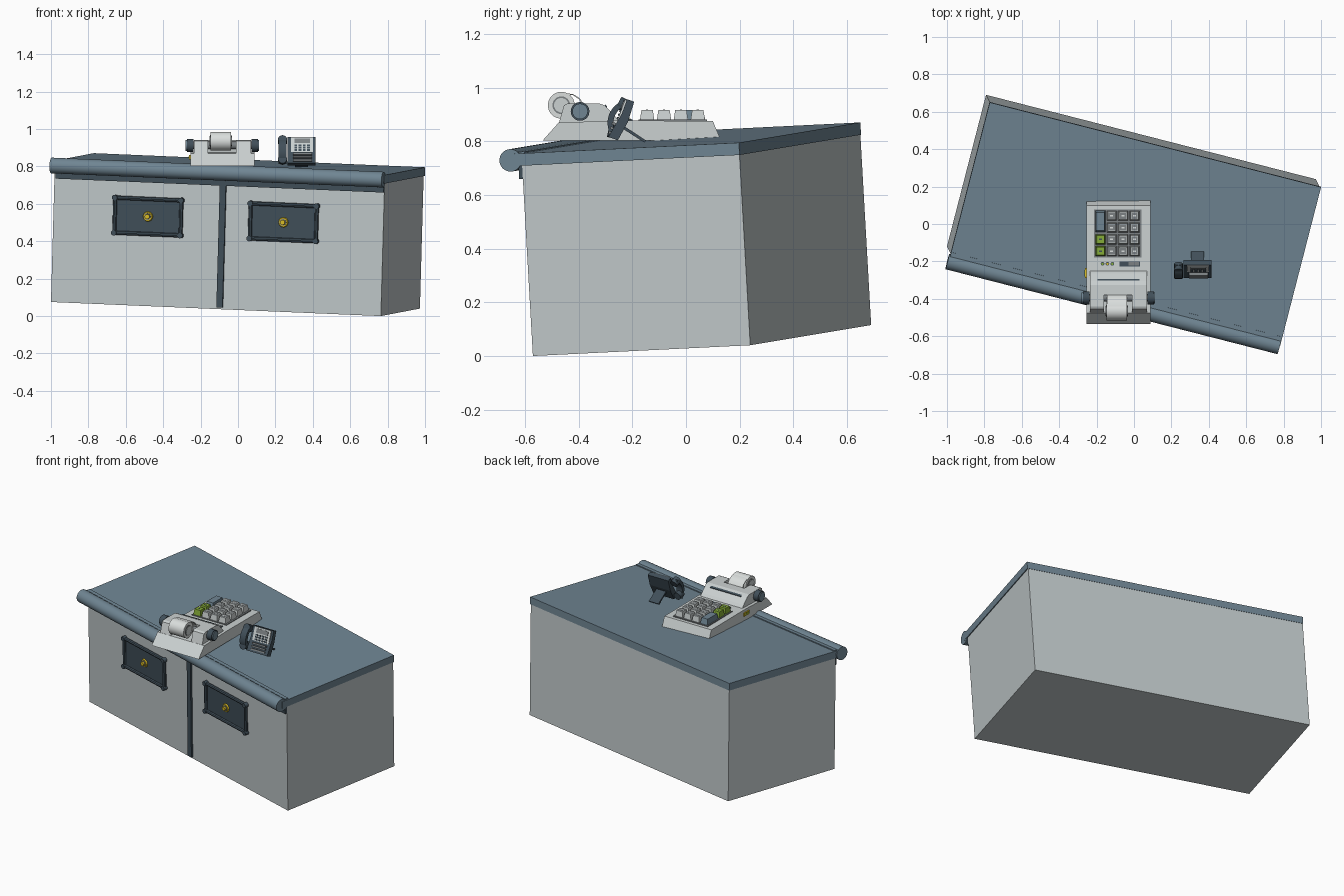
import bpy, bmesh, math
from mathutils import Matrix, Vector

cube = bpy.data.objects.get("Cube")
if cube:
    bpy.data.objects.remove(cube, do_unlink=True)


def material(name, r, g, b):
    m = bpy.data.materials.new(name)
    m.use_nodes = True
    m.diffuse_color = (r, g, b, 1)
    m.node_tree.nodes["Principled BSDF"].inputs["Base Color"].default_value = (r, g, b, 1)
    return m


PANEL = material("pale grey panel", 0.53, 0.58, 0.59)
BLUE = material("steel blue", 0.16, 0.235, 0.29)
DARK = material("dark slate", 0.052, 0.078, 0.1)
CASE = material("light casing", 0.6, 0.64, 0.64)
PAPER = material("paper white", 0.7, 0.73, 0.72)
GREY = material("mid grey", 0.2, 0.22, 0.23)
YELLOW = material("brass yellow", 0.72, 0.52, 0.02)
GREEN = material("lime green", 0.24, 0.42, 0.04)
WORLD = Matrix.Identity(4)


def finish(name, bm, mats, frame, smooth=False):
    bmesh.ops.recalc_face_normals(bm, faces=bm.faces)
    me = bpy.data.meshes.new(name)
    bm.to_mesh(me)
    bm.free()
    me.transform(frame)
    ob = bpy.data.objects.new(name, me)
    bpy.context.collection.objects.link(ob)
    for m in mats:
        me.materials.append(m)
    if smooth:
        bpy.ops.object.select_all(action='DESELECT')
        ob.select_set(True)
        bpy.context.view_layer.objects.active = ob
        bpy.ops.object.shade_smooth_by_angle(angle=math.radians(35))
    return ob


def box(name, lo, hi, mat, frame=WORLD, taper=1.0, cap=None):
    """Box between two corners; the top may taper and carry an inset cap."""
    lo, hi = Vector(lo), Vector(hi)
    bm = bmesh.new()
    bmesh.ops.create_cube(bm, size=1)
    for v in bm.verts:
        if v.co.z > 0:
            v.co.x *= taper
            v.co.y *= taper
        v.co = (lo + hi) / 2 + Vector(a * b for a, b in zip(v.co, hi - lo))
    if cap:
        top = max(bm.faces, key=lambda f: f.calc_center_median().z)
        bmesh.ops.inset_region(bm, faces=[top], thickness=0.007)
        top.material_index = 1
    return finish(name, bm, [mat, cap] if cap else [mat], frame)


def prism(name, profile, x0, x1, mat, frame=WORLD, smooth=False):
    """Side profile of (y, z) points stretched along x."""
    bm = bmesh.new()
    face = bm.faces.new([bm.verts.new((x0, y, z)) for y, z in profile])
    ext = bmesh.ops.extrude_face_region(bm, geom=[face])["geom"]
    for v in ext:
        if isinstance(v, bmesh.types.BMVert):
            v.co.x = x1
    return finish(name, bm, [mat], frame, smooth)


def rod(name, p, q, r, mat, frame=WORLD, r2=None, segs=32):
    p, q = Vector(p), Vector(q)
    bm = bmesh.new()
    turn = (q - p).to_track_quat('Z', 'Y').to_matrix().to_4x4()
    bmesh.ops.create_cone(bm, cap_ends=True, segments=segs, radius1=r,
                          radius2=r if r2 is None else r2, depth=(q - p).length,
                          matrix=Matrix.Translation((p + q) / 2) @ turn)
    return finish(name, bm, [mat], frame, True)


# Tilted counter frame: x along the front, y into the depth, z up
u = Vector((1.76, -0.45, -0.075)).normalized()
w = u.cross(Vector((0.21, 0.81, 0.04))).normalized()
v = w.cross(u)
COUNTER = Matrix.Translation((-1, -0.12, 0.075)) @ Matrix((u, v, w)).transposed().to_4x4()
LONG, DEEP, HIGH = 1.822, 0.838, 0.711

# Counter body, worktop and rolled front edge
box("counter_body", (0, 0, 0), (LONG, DEEP, HIGH), PANEL, COUNTER)
box("worktop", (-0.002, -0.04, HIGH), (LONG + 0.006, DEEP + 0.002, 0.757), BLUE, COUNTER)
rod("rolled_edge", (-0.008, -0.043, 0.733), (LONG + 0.004, -0.043, 0.733), 0.042, BLUE, COUNTER)
box("edge_bead", (0, -0.012, 0.75), (LONG, 0.012, 0.763), BLUE, COUNTER)
box("under_trim", (0.01, -0.014, 0.662), (LONG, 0, HIGH), DARK, COUNTER)
box("centre_strip", (0.916, -0.012, 0.01), (0.95, 0, 0.68), DARK, COUNTER)

# Framed drawer plates with round brass knobs
for side, cx in (("right", 0.524), ("left", 1.272)):
    cz, hw, hh = 0.48, 0.183, 0.094
    box(side + "_drawer_plate", (cx - hw, -0.008, cz - hh), (cx + hw, 0, cz + hh), DARK, COUNTER)
    for s in (-1, 1):
        for t in (-1, 1):
            x, z = cx + s * hw, cz + t * hh
            rod(side + "_drawer_corner", (x, -0.026, z), (x, 0, z), 0.015, DARK, COUNTER, segs=12)
        rod(side + "_drawer_rail", (cx - hw, -0.01, cz + s * hh), (cx + hw, -0.01, cz + s * hh),
            0.011, DARK, COUNTER, segs=8)
        rod(side + "_drawer_stile", (cx + s * hw, -0.01, cz - hh), (cx + s * hw, -0.01, cz + hh),
            0.011, DARK, COUNTER, segs=8)
    rod(side + "_knob_plate", (cx, 0, cz), (cx, -0.016, cz), 0.03, YELLOW, COUNTER, 0.024)
    rod(side + "_knob_ring", (cx, -0.01, cz), (cx, -0.02, cz), 0.018, GREY, COUNTER)
    rod(side + "_knob", (cx, -0.01, cz), (cx, -0.03, cz), 0.013, YELLOW, COUNTER)

# Adding machine casing
prism("machine_base", [(-0.535, 0.803), (-0.475, 0.87), (-0.25, 0.878), (0.1, 0.876), (0.13, 0.805)],
      -0.255, 0.087, CASE)
cheek = [(-0.475, 0.865), (-0.455, 0.935), (-0.44, 0.942), (-0.325, 0.942), (-0.305, 0.935),
         (-0.265, 0.895), (-0.245, 0.87)]
for name, x0, x1 in (("right", -0.235, -0.16), ("left", -0.01, 0.07)):
    prism(name + "_machine_cheek", cheek, x0, x1, CASE)
prism("machine_hood", [(-0.37, 0.865), (-0.38, 0.942)] + cheek[3:], -0.16, -0.01, CASE)
prism("hood_slot", [(-0.302, 0.933), (-0.302, 0.938), (-0.294, 0.93), (-0.296, 0.925)],
      -0.195, 0.03, DARK)

# Paper roll, its feed strip and the platen with side knobs
rod("paper_roll", (-0.147, -0.465, 0.935), (-0.037, -0.465, 0.935), 0.05, PAPER)
rod("paper_core", (-0.15, -0.465, 0.935), (-0.034, -0.465, 0.935), 0.033, GREY)
rod("paper_core_hole", (-0.152, -0.465, 0.935), (-0.032, -0.465, 0.935), 0.027, CASE)
prism("paper_strip", [(-0.45, 0.98), (-0.42, 0.976), (-0.395, 0.96), (-0.38, 0.935),
                      (-0.384, 0.934), (-0.398, 0.956), (-0.421, 0.972), (-0.45, 0.976)],
      -0.145, -0.037, PAPER, smooth=True)
rod("platen", (-0.24, -0.395, 0.912), (0.075, -0.395, 0.912), 0.02, GREY)
for s in (-1, 1):
    mid = -0.0835
    spot = lambda d: (mid + s * d, -0.395, 0.912)
    rod("platen_knob", spot(0.155), spot(0.19), 0.035, DARK, segs=20)
    rod("platen_knob_cap", spot(0.17), spot(0.196), 0.029, BLUE, segs=20)

# Keypad: three pale columns, one coloured column
box("keypad_bed", (-0.213, -0.178, 0.87), (0.04, 0.078, 0.882), GREY)
KEY = 0.027
for row in range(4):
    cy = -0.145 + row * 0.063
    for col in range(1, 4):
        cx = -0.18 + col * 0.061
        box("key", (cx - KEY, cy - KEY, 0.878), (cx + KEY, cy + KEY, 0.918), CASE, taper=0.78, cap=GREY)
        box("key_mark", (cx - 0.008, cy - 0.004, 0.917), (cx + 0.008, cy + 0.004, 0.919), PAPER)
    if row < 2:
        box("green_key", (-0.18 - KEY, cy - KEY, 0.878), (-0.18 + KEY, cy + KEY, 0.918), GREEN, taper=0.78)
        box("green_key_mark", (-0.188, cy - 0.004, 0.917), (-0.172, cy + 0.004, 0.919), DARK)
box("tall_key", (-0.18 - KEY, -0.045, 0.878), (-0.18 + KEY, 0.073, 0.918), BLUE, taper=0.82)

# Status lamps, readout and side badge
for i, m in enumerate((GREEN, YELLOW, GREEN)):
    x = -0.168 + i * 0.026
    rod("status_lamp", (x, -0.213, 0.87), (x, -0.213, 0.883), 0.01, DARK, segs=12)
    rod("status_lamp_lens", (x, -0.213, 0.88), (x, -0.213, 0.886), 0.006, m, segs=12)
box("readout", (-0.078, -0.226, 0.872), (0.032, -0.2, 0.881), DARK)
box("readout_glass", (-0.03, -0.222, 0.875), (0.028, -0.204, 0.883), GREY)
box("side_badge", (-0.262, -0.29, 0.838), (-0.254, -0.235, 0.86), YELLOW)
box("side_badge_stripe", (-0.264, -0.28, 0.845), (-0.26, -0.245, 0.853), GREEN)

# Desk telephone, leaning back on a prop
PHONE = Matrix.Translation((0.335, -0.235, 0.88)) @ Matrix.Rotation(math.radians(-20), 4, 'X')
prism("phone_body", [(-0.03, -0.078), (-0.012, 0.02), (-0.012, 0.078), (0.016, 0.078),
                     (0.02, 0), (0.008, -0.078)], -0.07, 0.08, DARK, PHONE)
box("phone_face", (-0.052, -0.019, -0.01), (0.066, -0.01, 0.074), CASE, PHONE)
box("phone_screen", (-0.034, -0.023, 0.04), (0.05, -0.018, 0.066), GREY, PHONE)
for row in range(3):
    for col in range(4):
        x, z = -0.034 + col * 0.023, -0.005 + row * 0.014
        box("phone_key", (x, -0.024, z), (x + 0.015, -0.018, z + 0.009), DARK, PHONE)
for i in range(3):
    z = -0.066 + i * 0.018
    box("phone_lower_key", (-0.04, -0.035, z), (0.06, -0.02, z + 0.01), GREY, PHONE)

# Handset: a curved grip with an earpiece at each end
arc = [math.radians(a) for a in range(-60, 61, 15)]
outer = [(0.032 - 0.088 * math.cos(a), 0.088 * math.sin(a)) for a in arc]
inner = [(0.032 - 0.066 * math.cos(a), 0.07 * math.sin(a)) for a in reversed(arc)]
prism("handset_grip", outer + inner, -0.118, -0.076, DARK, PHONE, smooth=True)
for s in (-1, 1):
    rod("handset_cup", (-0.097, -0.038, s * 0.056), (-0.097, 0.004, s * 0.05), 0.024, DARK, PHONE, segs=16)
prism("phone_prop", [(-0.24, 0.85), (-0.232, 0.858), (-0.148, 0.803), (-0.156, 0.796)],
      0.305, 0.375, DARK)
